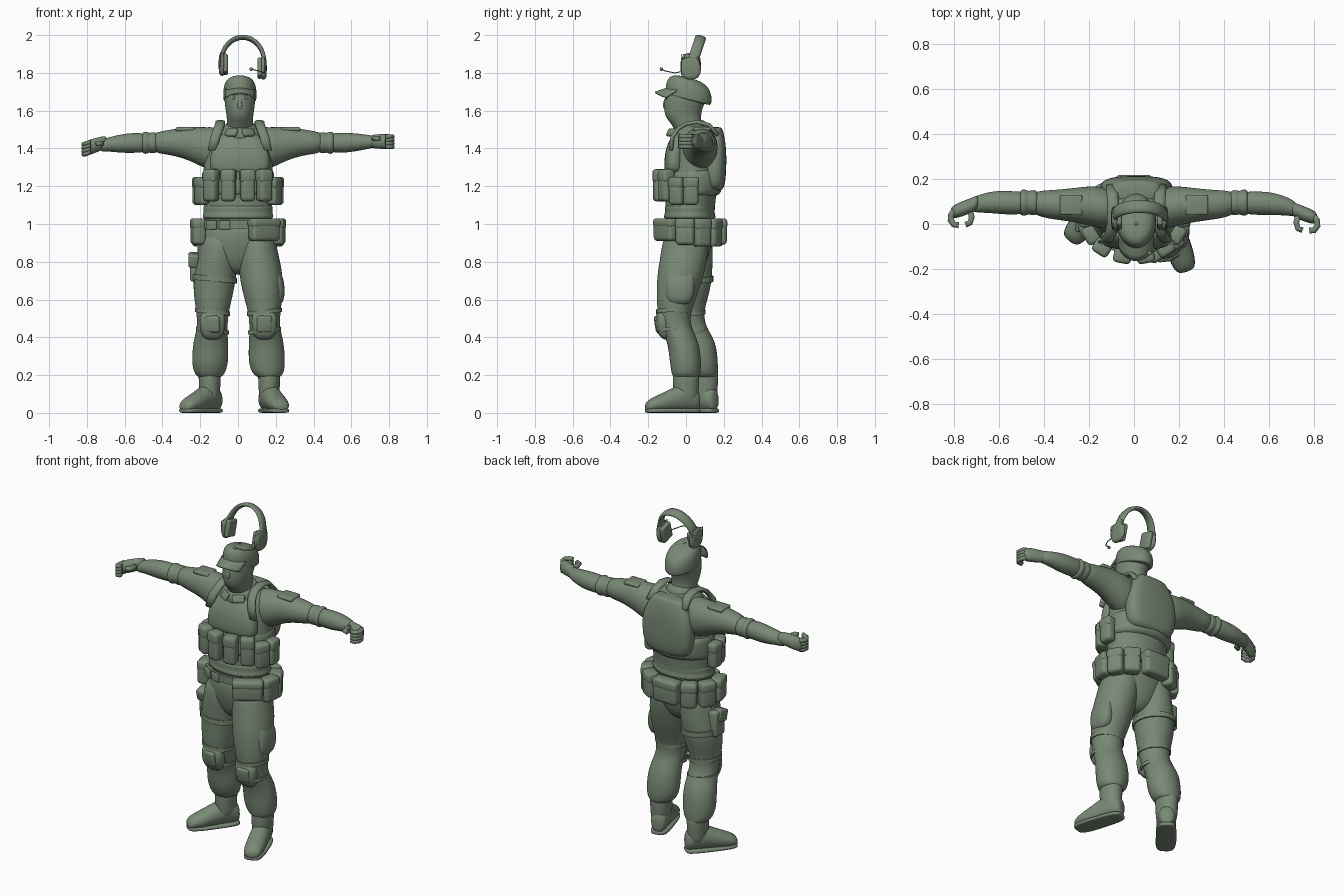
import bpy, bmesh
from math import sin, cos, pi, radians, degrees, atan2, copysign, sqrt
from mathutils import Vector, Matrix

if "Cube" in bpy.data.objects:
    bpy.data.objects.remove(bpy.data.objects["Cube"], do_unlink=True)

CM = 0.01  # all sizes below are in hundredths of a unit
X, Y, Z = Vector((1, 0, 0)), Vector((0, 1, 0)), Vector((0, 0, 1))

green = bpy.data.materials.new("muted_green")
green.use_nodes = True
green.diffuse_color = (0.19, 0.25, 0.18, 1)
green.node_tree.nodes["Principled BSDF"].inputs["Base Color"].default_value = green.diffuse_color


def finish(name, bm, smooth=True):
    bmesh.ops.recalc_face_normals(bm, faces=bm.faces)
    bmesh.ops.scale(bm, vec=(CM, CM, CM), verts=bm.verts)
    mesh = bpy.data.meshes.new(name)
    bm.to_mesh(mesh)
    bm.free()
    mesh.materials.append(green)
    for face in mesh.polygons:
        face.use_smooth = smooth
    obj = bpy.data.objects.new(name, mesh)
    bpy.context.collection.objects.link(obj)
    return obj


def skin(bm, loops, closed=False):
    """Bridge neighbouring vertex loops with quads and cap the ends."""
    n = len(loops[0])
    pairs = list(zip(loops, loops[1:])) + ([(loops[-1], loops[0])] if closed else [])
    for a, b in pairs:
        for i in range(n):
            j = (i + 1) % n
            bm.faces.new((a[i], a[j], b[j], b[i]))
    if not closed:
        bm.faces.new(loops[0])
        bm.faces.new(loops[-1])


def loft(name, rings, u=X, v=Y, power=1.0, sides=16, floor=0):
    """Rounded body through rings of (x, y, z, radius along u, radius along v)."""
    bm = bmesh.new()
    loops = []
    for x, y, z, ru, rv in rings:
        loop = []
        for i in range(sides):
            c, s = cos(2 * pi * i / sides), sin(2 * pi * i / sides)
            c, s = copysign(abs(c) ** power, c), copysign(abs(s) ** power, s)
            p = Vector((x, y, z)) + u * ru * c + v * rv * s
            p.z = max(p.z, floor)
            loop.append(bm.verts.new(p))
        loops.append(loop)
    skin(bm, loops)
    obj = finish(name, bm)
    mod = obj.modifiers.new("round", "SUBSURF")
    mod.levels = mod.render_levels = 2
    return obj


def sweep(name, points, width, thick, side, closed=False, sides=4):
    """Flat strap or round cord along points; side is the width direction."""
    bm = bmesh.new()
    pts = [Vector(p) for p in points]
    n, loops = len(pts), []
    for i, p in enumerate(pts):
        a = pts[i - 1] if i or closed else p
        b = pts[(i + 1) % n] if closed or i < n - 1 else p
        out = (b - a).cross(side).normalized()
        grow = sqrt(2) if sides == 4 else 1
        turn = [2 * pi * (k + 0.5) / sides for k in range(sides)]
        loops.append([bm.verts.new(p + grow / 2 * (side * width * cos(t) + out * thick * sin(t)))
                      for t in turn])
    skin(bm, loops, closed)
    return finish(name, bm, sides > 4)


def hoop(name, x, y, z, rx, ry, width, thick, tilt=0):
    ring = [2 * pi * i / 28 for i in range(28)]
    return sweep(name, [(x + rx * cos(t), y + ry * sin(t), z + tilt * cos(t)) for t in ring],
                 width, thick, Z, closed=True)


def box(name, centre, size, spin=0, lean=0, bevel=1.5):
    bm = bmesh.new()
    bmesh.ops.create_cube(bm, size=1)
    place = (Matrix.Translation(centre) @ Matrix.Rotation(radians(spin), 4, "Z")
             @ Matrix.Rotation(radians(lean), 4, "X") @ Matrix.Diagonal((*size, 1)))
    bmesh.ops.transform(bm, matrix=place, verts=bm.verts)
    obj = finish(name, bm)
    mod = obj.modifiers.new("soft edges", "BEVEL")
    mod.width, mod.segments = bevel * CM, 3
    return obj


def pouch(name, angle, z, w, d, h, rx, ry):
    """Pouch with a flap on an oval around the body; angle 0 is the front."""
    a = radians(angle)
    normal = Vector((sin(a) / rx, -cos(a) / ry, 0)).normalized()
    centre = Vector((rx * sin(a), 2 - ry * cos(a), z)) + normal * d * 0.3
    spin = degrees(atan2(normal.x, -normal.y))
    box(name, centre, (w, d, h), spin, bevel=2)
    box(name + "_flap", centre + Z * h * 0.29, (w + 0.4, d + 0.5, h * 0.42), spin, bevel=1.8)


# Torso, hips and collar
loft("shirt", [(0, 2, 96, 19, 13), (0, 2, 108, 18, 13.3), (0, 3, 120, 19.5, 14), (0, 4, 132, 18.5, 14),
               (1, 5, 142, 18, 13), (1, 5, 148, 15, 11), (1, 4, 153, 9, 8)])
loft("hips", [(0, 1, 73, 4, 5), (0, 1, 78, 11, 9.5), (0, 1, 84, 18, 11.5), (0, 1, 92, 20, 13.3),
              (0, 2, 104, 19.5, 13.5)])
loft("collar", [(1, 2, 145, 11, 11), (1, 1.5, 150, 9.5, 10), (1, 1, 154, 8, 9)], v=Vector((0, 1, 0.25)))
loft("shirt_folds", [(0, 2, z, 18.2 + d, 13 + d) for z, d in
                     ((102, 0.5), (104, 1.2), (106, 0.3), (108.5, 0.8), (111, 0))])

# Plate vest
loft("vest_band", [(0, 3, 114, 19.5, 14), (0, 3.5, 117, 20.2, 15.8), (0, 4.5, 127, 19.7, 16),
                   (0, 4, 130, 18.5, 14)])
loft("front_plate", [(1, -6, 126, 15, 5), (1, -6.5, 131, 16.5, 5.3), (1, -6, 140, 15.5, 5),
                     (1, -4, 146, 11, 4), (1, -3, 149, 8, 3)], power=0.7)
loft("back_plate", [(1, 14, 117, 11, 5), (1, 15, 121, 16.5, 6.2), (1, 15.5, 138, 17, 6.2),
                    (1, 15, 146, 13, 5.5), (1, 14.5, 150, 10.5, 5), (1, 14.5, 151.5, 9, 4)], power=0.7)
for s in (-1, 1):
    sweep("shoulder_strap", [(1 + s * 14.5, -8, 139), (1 + s * 13, -7.2, 146), (1 + s * 11.3, -4, 150.5),
                             (1 + s * 10.5, 0, 153), (1 + s * 10.3, 6, 154), (1 + s * 10.5, 12, 152.5),
                             (1 + s * 11, 17, 147)], 5.5, 2.4, X, sides=8)
    box("collar_flap", (1 + s * 4.5, -7.5, 148.5), (7, 2, 4.5), s * 35, -30, 0.9)

# Chest and belt pouches
for angle in (-42, -14, 14, 41):
    pouch("magazine_pouch", angle, 120.5, 7.6, 6.5, 17, 19.5, 14.5)
for angle in (-92, -66, 66, 92):
    pouch("side_pouch", angle, 117.5, 8, 6, 15, 19.3, 14.5)
hoop("belt", 0, 2, 100, 20, 13.8, 4.5, 1.5)
for angle, width, high in ((41, 17, 12), (82, 10, 14), (112, 9, 15), (140, 9, 15), (180, 16, 14),
                           (-143, 9, 15), (-112, 9, 15), (-80, 10, 14)):
    pouch("belt_pouch", angle, 103 - high / 2, width, 7, high, 19.3, 14)
for x in (-14, -7):
    box("belt_clip", (x, -11.3 if x > -9 else -9, 99.5), (6, 2, 5), 2 * x, bevel=0.6)

# Head in a face mask
loft("head", [(1, 2, 147, 7, 7), (1, 0.5, 153, 7, 8.2), (1, -1.7, 156.5, 7, 9.6), (1, -1.5, 162, 8, 10.5),
              (1, 0.5, 168, 8.6, 12), (1, 1, 174, 7.5, 10)])
loft("nose", [(1, -10, 159.8, 1.4, 1), (1, -11.3, 162, 1.6, 1.5), (1, -10.5, 167, 1.2, 1)], sides=8)
for s in (-1, 1):
    loft("eye", [(1 + s * 3.3, -10, z, r, r) for z, r in ((165.8, 0.6), (166.8, 1.1), (167.8, 0.6))], sides=8)
box("brow", (1, -9.8, 169), (11, 2, 1.5), bevel=0.6)

# Cap with a bent brim
tilt = Vector((0, 1, -0.24))
loft("cap", [(1, 1.2, 165.5, 8.6, 11.6), (1, 1.3, 166, 9, 12.3), (1, 1.5, 170, 9.1, 12.6),
             (1, 1.3, 174.5, 8.4, 11.3), (1, 0.8, 177, 6, 8), (1, 0.3, 177.8, 2.5, 3)], v=tilt)
bm = bmesh.new()
rows = [[bm.verts.new((1 + 8 * t, -5 - 11.5 * j / 4 * sqrt(1 - 0.75 * t * t), 174 - j - 3 * t * t))
         for t in [k / 6 - 1 for k in range(13)]] for j in range(5)]
for a, b in zip(rows, rows[1:]):
    for k in range(12):
        bm.faces.new((a[k], a[k + 1], b[k + 1], b[k]))
finish("cap_brim", bm).modifiers.new("thickness", "SOLIDIFY").thickness = 0.8 * CM
loft("cap_button", [(1, 0, z, r, r) for z, r in ((177, 1), (177.8, 1), (178.4, 0.4))], sides=8)

# Headset floating above the cap
arc = [pi * i / 20 for i in range(21)]
sweep("headband", [(2.5 + 11.3 * cos(t), 3.5 + 4.3 * sin(t), 186 + 12.8 * sin(t)) for t in arc],
      6.2, 2.3, Vector((0, 0.95, -0.3)), sides=8)
for s in (-1, 1):
    cup = Vector((2.5 + s * 10.6, 2.5, 183.5 - s))
    loft("ear_cup", [(cup.x + s * x, cup.y, cup.z, r, r + 0.7) for x, r in
                     ((-1, 5), (0, 5.6), (1.2, 5.4), (2.2, 4))], u=Y, v=Z, power=0.8)
    box("ear_cushion", cup - X * s * 1.5, (2.6, 8.5, 10), 0, -15, 1.1)
    sweep("cup_wire", [cup + Vector((s * 1.2, y, z)) for y, z in ((-5, -1), (-5, 5), (4, 6), (5, 2))],
          0.5, 0.5, X, sides=6)
sweep("microphone_arm", [(14, -1, 181), (14, -6, 180), (11, -11, 181), (7, -13, 182)], 0.6, 0.6, Z, sides=6)
loft("microphone", [(7, -13, z, r, r) for z, r in ((181, 0.7), (182, 1.2), (183, 0.7))], sides=8)

# Arms and curled hands
for s, drop, back in ((1, 0, 0), (-1, -2.6, 2.5)):
    loft("sleeve", [(s * x, y, z, ry, rz) for x, y, z, ry, rz in
                    ((7, 6, 139.5, 9, 12.5), (17, 7.8, 140, 9.7, 11.3), (26, 8.5, 142.8, 7.7, 9),
                     (36, 8.5, 143.3, 6.7, 6.7), (47, 9.5, 143, 5.3, 5.3))], u=Y, v=Z)
    loft("rolled_cuff", [(s * x, 9.5, 143, r, r) for x, r in
                         ((42.5, 4.8), (44, 5.8), (46, 5.6), (47, 5.2), (48.5, 6.1), (50, 5.9), (51, 4.8))],
         u=Y, v=Z)
    loft("forearm", [(s * 46, 9.5, 143, 5, 5), (s * 55, 9.3, 143, 5.4, 5.5),
                     (s * 62, 9 + back / 3, 143.2 + drop / 4, 5.2, 5),
                     (s * 69, 7.8 + back / 2, 143.5 + drop / 2, 4, 3.7),
                     (s * 73, 6 + back, 143.5 + drop, 3.2, 3.2)], u=Y, v=Z)
    hand = Vector((s * 77, 3.5 + back, 143.7 + drop))
    slope = drop / 8  # the right hand hangs lower towards the knuckles
    loft("glove", [(s * x, hand.y + y, hand.z + slope * (x - 77), ry, rz) for x, y, ry, rz in
                   ((69, 4, 3.3, 3.3), (73, 2, 3.4, 3.8), (78, 0.2, 3.5, 4.2), (82, -1.2, 2.6, 3.8))],
         u=Y, v=Z)
    for k in range(4):
        curl = ((3, 0), (4.4, -2), (4.6, -4.3), (3.2, -6.2), (1, -6.4))
        sweep("finger", [hand + Vector((s * x, y, 2.6 - 1.8 * k + slope * x)) for x, y in curl],
              2.5, 3, Z, sides=8)
    sweep("thumb", [hand + Vector((s * x, y, 1.5)) for x, y in ((-4, 0), (-4.8, -3), (-4, -5.5), (-2, -6.3))],
          2.8, 2.8, Z, sides=8)
    box("arm_patch", (s * 28, 8.5, 150.2), (10, 9, 2.2), 0, 0, 0.9)

# Legs: left one forward, right one back
loft("left_trouser_leg", [(9.5, 0.3, 98, 9.5, 12), (10.5, -0.8, 84, 11, 12.8), (12, -2.5, 75, 11.8, 12.8),
                          (13, -4.5, 64, 11, 11.5), (14, -6.3, 54, 8.8, 9), (14, -6, 46, 8, 8.3),
                          (15, -1.5, 38, 9.4, 8.4), (15.2, -0.3, 28, 10, 8.6), (15.7, 0, 22, 9, 8),
                          (16.2, 0, 19.5, 7, 7.3), (16.5, 0, 18.5, 5, 6)])
loft("right_trouser_leg", [(-9.5, 2, 98, 9.5, 12), (-10.5, 1.8, 84, 11, 12.6), (-12, 2.3, 75, 11.6, 12),
                           (-13, 2, 64, 11, 11), (-13.5, 0.5, 54, 8.8, 9), (-13.5, 2, 46, 8, 8.3),
                           (-14.5, 7, 38, 9.4, 9), (-14.7, 8, 28, 10, 9), (-15, 9.2, 22, 8.8, 8),
                           (-15, 10, 19.5, 7, 7), (-15, 10, 18.5, 5, 6)])
for s, knee, ankle, turn in ((1, (14, -6.5), (16.5, 0), 18), (-1, (-13.5, 1), (-15, 10), -38)):
    kx, ky = knee
    loft("knee_pad", [(kx, ky - 3.5, 38.5, 4, 2.5), (kx, ky - 5, 42.5, 6.5, 3.8),
                      (kx, ky - 5.5, 50, 7.3, 4.5), (kx, ky - 4.8, 54.5, 5.5, 3.5)], power=0.75)
    box("knee_cap", (kx, ky - 8.3, 47), (8, 3, 9), turn / 3, 10, 1.4)
    for z, r in ((43.5, 8.4), (53.5, 9)):
        hoop("knee_strap", kx, ky + (z < 45) * (1 - s), z, r, r, 2.2, 0.7, s)
    # Boot and sole
    ahead = Matrix.Rotation(radians(turn), 3, "Z") @ -Y
    across = ahead.cross(Z)
    base = Vector((*ankle, 0))
    loft("boot_shaft", [(*ankle, z, r, r + 1.2) for z, r in ((5, 4.8), (10, 5.6), (17, 5.9), (24, 6.2))])
    shape = ((-7.5, 6, 3, 4.5), (-5.5, 7.5, 4.7, 6.5), (1, 8.7, 5.5, 8), (8, 6.8, 5.6, 6.2),
             (14, 5.2, 5.8, 5), (20, 4, 5, 3.6), (22.5, 3, 3, 2))
    loft("boot", [(*(base + ahead * f + Z * z), w, h) for f, z, w, h in shape], u=across, v=Z, floor=0.6)
    loft("boot_sole", [(*(base + ahead * f + Z * 1.2), w + 0.1, 1.2) for f, z, w, h in shape],
         u=across, v=Z, power=0.5)

# Thigh gear
hoop("holster_strap", -12.5, 2.3, 71, 11.5, 11.8, 3, 0.8, -1)
box("holster", (-22.5, 3, 77), (6, 9, 15), 0, 0, 1.5)
box("holster_cover", (-23.5, 1, 81), (5.5, 8, 7), 0, 15, 1.2)
box("holster_hanger", (-20.5, 3, 87), (2, 4, 12), 0, 0, 0.6)
loft("cargo_pocket", [(20, -3.5, 57, 2.5, 4), (20.5, -3.5, 60, 4.2, 7.5), (20.5, -3, 67, 4.4, 8),
                      (20, -3, 73, 3.6, 7.5), (19, -3, 75, 2.5, 6)], power=0.8)
